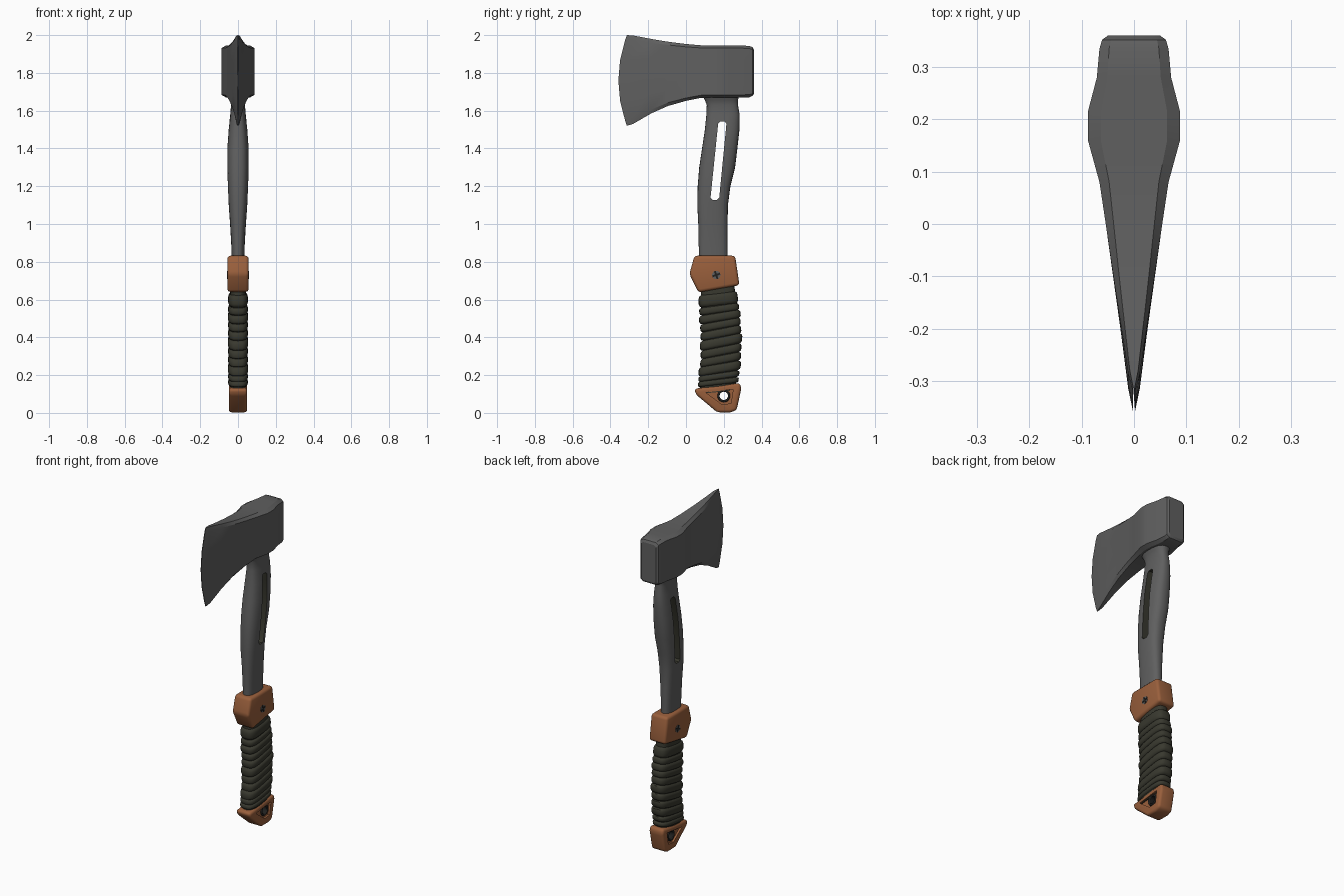
import bpy, bmesh, math
from mathutils import Vector

if "Cube" in bpy.data.objects:
    bpy.data.objects.remove(bpy.data.objects["Cube"], do_unlink=True)


def material(name, rgb):
    m = bpy.data.materials.new(name)
    m.use_nodes = True
    m.diffuse_color = (*rgb, 1)
    bsdf = m.node_tree.nodes["Principled BSDF"]
    bsdf.inputs["Base Color"].default_value = (*rgb, 1)
    bsdf.inputs["Roughness"].default_value = 0.7
    return m


STEEL = material("dark steel", (0.115, 0.115, 0.115))
BROWN = material("brown leather", (0.32, 0.115, 0.045))
CORD = material("olive cord", (0.04, 0.04, 0.028))
BLACK = material("near black", (0.015, 0.015, 0.014))


def loft(name, rings, mats):
    """Skin a list of equal-length rings and cap both ends."""
    bm = bmesh.new()
    loops = [[bm.verts.new(p) for p in ring] for ring in rings]
    n = len(loops[0])
    for a, b in zip(loops, loops[1:]):
        for i in range(n):
            j = (i + 1) % n
            bm.faces.new((a[i], a[j], b[j], b[i]))
    bm.faces.new(loops[0])
    bm.faces.new(loops[-1])
    bmesh.ops.recalc_face_normals(bm, faces=bm.faces)
    mesh = bpy.data.meshes.new(name)
    bm.to_mesh(mesh)
    bm.free()
    obj = bpy.data.objects.new(name, mesh)
    bpy.context.collection.objects.link(obj)
    for m in mats:
        mesh.materials.append(m)
    return obj


def prism(name, outline, x0, x1, mats):
    """Extrude a (y, z) outline along x."""
    return loft(name, [[(x, y, z) for y, z in outline] for x in (x0, x1)], mats)


def disc(cy, cz, r, n=20):
    return [(cy + r * math.cos(math.tau * i / n), cz + r * math.sin(math.tau * i / n))
            for i in range(n)]


def apply(obj, mod):
    bpy.context.view_layer.objects.active = obj
    bpy.ops.object.modifier_apply(modifier=mod.name)


def bevel(obj, width, segments=3):
    mod = obj.modifiers.new("bevel", "BEVEL")
    mod.width, mod.segments = width, segments
    mod.angle_limit = math.radians(25)
    apply(obj, mod)


def cut(obj, cutter):
    """Subtract the cutter; its walls take the second material."""
    for p in cutter.data.polygons:
        p.material_index = 1
    cutter.hide_render = True
    mod = obj.modifiers.new("cut", "BOOLEAN")
    mod.operation, mod.solver, mod.object = "DIFFERENCE", "EXACT", cutter
    apply(obj, mod)
    bpy.data.objects.remove(cutter, do_unlink=True)


def smooth(obj, angle=32):
    bpy.ops.object.select_all(action="DESELECT")
    obj.select_set(True)
    bpy.context.view_layer.objects.active = obj
    bpy.ops.object.shade_smooth_by_angle(angle=math.radians(angle))


def oval(cy, cz, ry, rx, power=2.6, tilt=0.0, n=28):
    """Rounded rectangle ring across the handle, sloping up towards +y."""
    ring = []
    for i in range(n):
        c, s = math.cos(math.tau * i / n), math.sin(math.tau * i / n)
        dy = math.copysign(abs(c) ** (2 / power), c) * ry
        ring.append((math.copysign(abs(s) ** (2 / power), s) * rx, cy + dy, cz + dy * tilt))
    return ring


# Axe head: stations of y, top z, bottom z, half width, edge bow
stations = [(-.358, 2.0, 1.52, .002, .045), (-.315, 1.998, 1.53, .011, .035),
            (-.2, 1.98, 1.585, .026, .015), (-.1, 1.965, 1.625, .040, .005),
            (0, 1.953, 1.652, .054, 0), (.08, 1.946, 1.668, .066, 0),
            (.16, 1.945, 1.67, .088, 0), (.215, 1.945, 1.67, .088, 0),
            (.28, 1.945, 1.67, .071, 0), (.335, 1.943, 1.671, .066, 0),
            (.352, 1.936, 1.678, .061, 0), (.36, 1.922, 1.69, .05, 0)]
levels = [(-1, .72), (-.9, 1), (-.45, 1), (0, 1), (.45, 1), (.9, 1), (1, .72)]
rings = []
for y, top, bottom, w, bow in stations:
    mid, half = (top + bottom) / 2, (top - bottom) / 2
    side = [(w * k, y + bow * v * v, mid + half * v) for v, k in levels]
    rings.append(side + [(-x, py, pz) for x, py, pz in reversed(side)])
smooth(loft("axe_head", rings, [STEEL]), 25)

# Steel shaft: z, front y, back y, half width
shaft_rows = [(.78, .07, .22, .032), (.9, .067, .22, .036), (1.0, .065, .22, .042),
              (1.1, .06, .222, .049), (1.2, .062, .235, .054), (1.3, .07, .26, .057),
              (1.4, .085, .272, .057), (1.5, .1, .283, .05), (1.58, .108, .284, .041),
              (1.63, .11, .275, .037), (1.655, .1, .275, .043), (1.69, .085, .285, .06)]
shaft = loft("shaft", [oval((a + b) / 2, z, (b - a) / 2, w) for z, a, b, w in shaft_rows],
             [STEEL, CORD])
slot = prism("slot_cutter", [(.13, 1.14), (.14, 1.128), (.165, 1.128), (.176, 1.14),
                             (.214, 1.53), (.206, 1.542), (.18, 1.542), (.17, 1.53)],
             -.2, .2, [STEEL, CORD])
cut(shaft, slot)
smooth(shaft, 40)

# Upper collar
collar = prism("collar", [(.045, .832), (.26, .832), (.283, .676), (.066, .638), (.018, .735)],
               -.056, .056, [BROWN])
bevel(collar, .016)
smooth(collar)

# Collar screws with a crossed recess and rim dots on both sides
for side, word in ((1, "left"), (-1, "right")):
    screw = prism(word + "_screw", disc(.16, .73, .022), side * .05, side * .058, [STEEL])
    smooth(screw)
    for k in range(2):
        a = math.radians(20 + 90 * k)
        u = Vector((math.cos(a), math.sin(a)))
        v = Vector((-u.y, u.x))
        c = Vector((.16, .73))
        bar = [c + u * (p * .022) + v * (q * .005)
               for p, q in ((-1, -1), (1, -1), (1, 1), (-1, 1))]
        prism(f"{word}_screw_slot_{k + 1}", bar, side * .057, side * .0595, [BLACK])

# Grip core under the cord
grip_rows = [(.11, .165, .108), (.2, .175, .108), (.3, .185, .108),
             (.4, .186, .108), (.5, .18, .106), (.6, .17, .104), (.67, .168, .1)]
core = loft("grip_core", [oval(y, z, r - .012, .042, 3, .1) for z, y, r in grip_rows], [CORD])
smooth(core)


def grip_at(z):
    for (z0, y0, r0), (z1, y1, r1) in zip(grip_rows, grip_rows[1:]):
        if z <= z1:
            t = (z - z0) / (z1 - z0)
            return y0 + (y1 - y0) * t, r0 + (r1 - r0) * t
    return grip_rows[-1][1:]


# Cord wraps: rounded, tilted bands of varied height
heights = [.03, .034, .05, .046, .046, .052, .046, .042, .044, .04, .066]
z = .148
for i, h in enumerate(heights):
    tilt = .1 + .1 * math.sin(math.pi * (i + .5) / len(heights))
    rings = []
    for f, inset in ((0, .014), (.1, .004), (.3, 0), (.7, 0), (.9, .004), (1, .014)):
        y, r = grip_at(z + h * f)
        puff = .004 if i % 3 == 2 else 0
        rings.append(oval(y, z + h * f, r + puff - inset, .052 + puff / 2 - inset, 3.4, tilt))
    smooth(loft(f"cord_wrap_{i + 1}", rings, [CORD]), 50)
    z += h - .001

# Pommel with a triangular recess and a lanyard hole
pommel = prism("pommel", [(.045, .128), (.285, .158), (.293, .13), (.268, .015),
                          (.235, .003), (.165, .003), (.052, .098)], -.048, .048, [BROWN, BLACK])
bevel(pommel, .018)
for side in (-1, 1):
    recess = prism("recess_cutter", [(.105, .108), (.25, .125), (.238, .05), (.19, .045)],
                   side * .036, side * .1, [BROWN, BROWN])
    cut(pommel, recess)
for p in pommel.data.polygons:
    p.material_index = 0
cut(pommel, prism("hole_cutter", disc(.2, .09, .023), -.2, .2, [BROWN, BLACK]))
smooth(pommel)

# Lanyard hole rims
for side, word in ((1, "left"), (-1, "right")):
    bpy.ops.mesh.primitive_torus_add(major_radius=.028, minor_radius=.006, major_segments=24,
                                     minor_segments=8, location=(side * .037, .2, .09),
                                     rotation=(0, math.pi / 2, 0))
    rim = bpy.context.object
    rim.name = word + "_hole_rim"
    rim.data.materials.append(BLACK)
    smooth(rim, 60)
